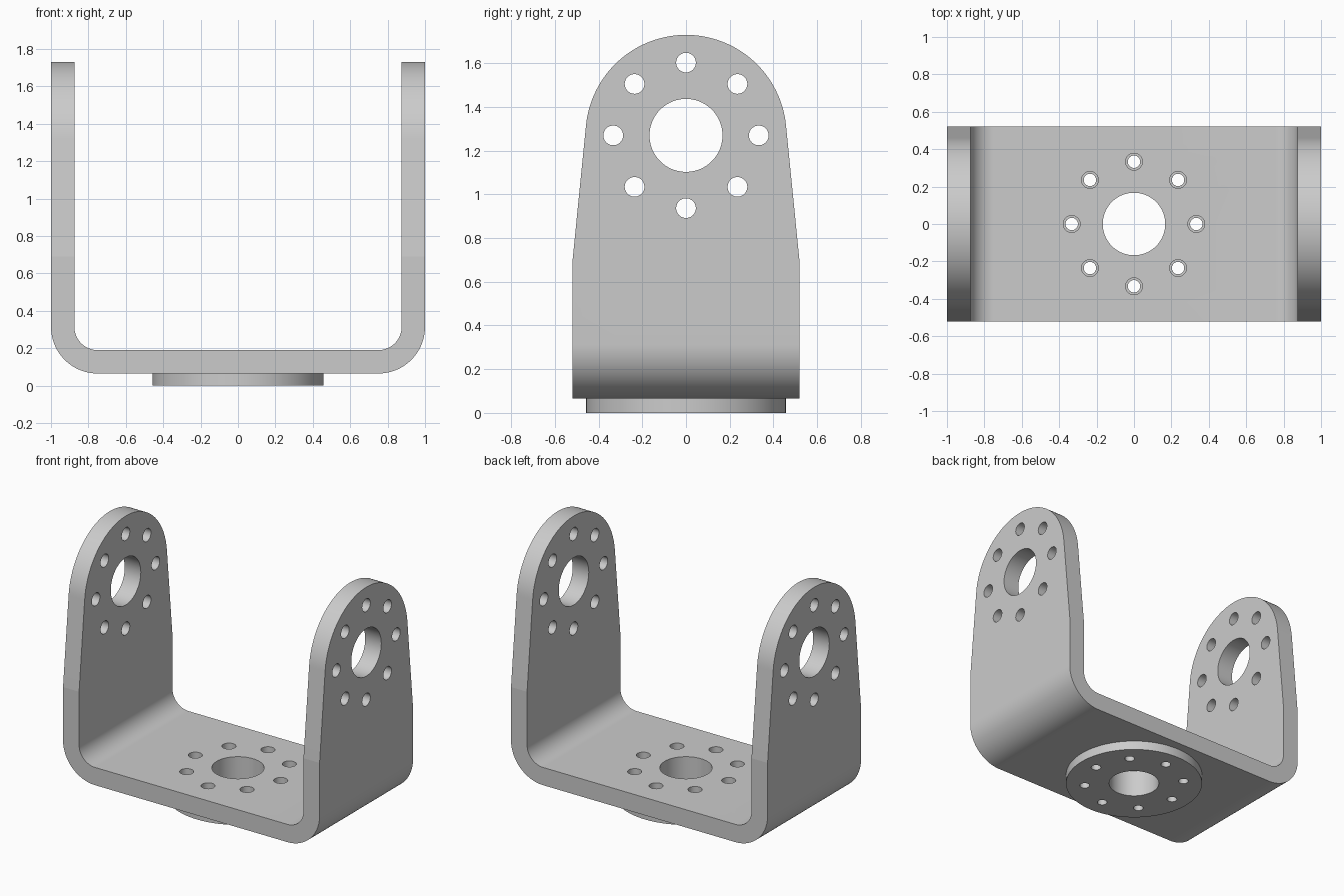
import bpy, bmesh
from math import sin, cos, pi, radians, atan2, acos, hypot
from mathutils import Matrix, Vector

cube = bpy.data.objects.get("Cube")
if cube:
    bpy.data.objects.remove(cube, do_unlink=True)

steel = bpy.data.materials.new("plain grey metal")
steel.use_nodes = True
grey = (0.6, 0.6, 0.6, 1)
steel.diffuse_color = grey
steel.node_tree.nodes["Principled BSDF"].inputs["Base Color"].default_value = grey

HALF_W, HALF_D = 1.0, 0.52          # bracket half width and depth
BASE_Z, THICK, BEND = 0.065, 0.125, 0.25
TOP_R, AXIS_Z = 0.46, 1.27          # rounded arm end
SHOULDER_Z = 0.69


def make_object(name, bm):
    bmesh.ops.recalc_face_normals(bm, faces=bm.faces)
    mesh = bpy.data.meshes.new(name)
    bm.to_mesh(mesh)
    bm.free()
    obj = bpy.data.objects.new(name, mesh)
    bpy.context.collection.objects.link(obj)
    return obj


def arc(cx, cz, r, start, end, steps):
    return [(cx + r * cos(start + (end - start) * i / steps),
             cz + r * sin(start + (end - start) * i / steps)) for i in range(steps + 1)]


def prism(name, outline, place, sweep):
    """Extrude a 2D outline, placed in 3D by a function, along a vector."""
    bm = bmesh.new()
    face = bm.faces.new([bm.verts.new(place(a, b)) for a, b in outline])
    new = bmesh.ops.extrude_face_region(bm, geom=[face])["geom"]
    verts = [v for v in new if isinstance(v, bmesh.types.BMVert)]
    bmesh.ops.translate(bm, verts=verts, vec=sweep)
    return make_object(name, bm)


def add_cylinder(bm, radius, length, matrix):
    bmesh.ops.create_cone(bm, cap_ends=True, segments=96, radius1=radius,
                          radius2=radius, depth=length, matrix=matrix)


def hole_pattern(name, small_r, length, frame):
    """Large centre hole surrounded by a ring of eight small ones."""
    bm = bmesh.new()
    add_cylinder(bm, 0.167, length, frame)
    for i in range(8):
        a = i * pi / 4
        add_cylinder(bm, small_r, length,
                     frame @ Matrix.Translation((0.333 * cos(a), 0.333 * sin(a), 0)))
    return make_object(name, bm)


def apply_boolean(obj, cutter, operation):
    mod = obj.modifiers.new("cut", 'BOOLEAN')
    mod.object, mod.operation, mod.solver = cutter, operation, 'EXACT'
    graph = bpy.context.evaluated_depsgraph_get()
    mesh = bpy.data.meshes.new_from_object(obj.evaluated_get(graph))
    obj.modifiers.clear()
    obj.data = mesh
    bpy.data.objects.remove(cutter, do_unlink=True)


def finish(obj):
    obj.data.materials.clear()
    obj.data.materials.append(steel)
    bpy.ops.object.select_all(action='DESELECT')
    obj.select_set(True)
    bpy.context.view_layer.objects.active = obj
    bpy.ops.object.shade_smooth_by_angle(angle=radians(5))


# U-shaped strap, bent round at both lower corners
top = AXIS_Z + TOP_R + 0.1
bend_x, bend_z = HALF_W - BEND, BASE_Z + BEND
outer = [(HALF_W, top)] + arc(bend_x, bend_z, BEND, 0, -pi / 2, 24)
inner = [(HALF_W - THICK, top)] + arc(bend_x, bend_z, BEND - THICK, 0, -pi / 2, 24)
mirror = lambda pts: [(-x, z) for x, z in pts]
u_outline = outer + mirror(outer)[::-1] + mirror(inner) + inner[::-1]
bracket = prism("u_bracket", u_outline,
                lambda x, z: Vector((x, -HALF_D, z)), Vector((0, 2 * HALF_D, 0)))

# Arm silhouette: straight foot, tangent taper, round top
drop = SHOULDER_Z - AXIS_Z
tangent = atan2(drop, HALF_D) + acos(TOP_R / hypot(HALF_D, drop))
side = [(-HALF_D, SHOULDER_Z), (-HALF_D, -0.2), (HALF_D, -0.2), (HALF_D, SHOULDER_Z)]
side += arc(0, AXIS_Z, TOP_R, tangent, pi - tangent, 64)
silhouette = prism("arm_silhouette", side,
                   lambda y, z: Vector((-1.5, y, z)), Vector((3, 0, 0)))
apply_boolean(bracket, silhouette, 'INTERSECT')

# Bolt holes through both arms and the floor
arm_frame = Matrix.Translation((0, 0, AXIS_Z)) @ Matrix.Rotation(pi / 2, 4, 'Y')
apply_boolean(bracket, hole_pattern("arm_holes", 0.045, 3, arm_frame), 'DIFFERENCE')
apply_boolean(bracket, hole_pattern("floor_holes", 0.045, 0.5, Matrix.Translation((0, 0, 0.1))),
              'DIFFERENCE')
finish(bracket)

# Round mounting flange underneath, with narrower bolt holes
bm = bmesh.new()
add_cylinder(bm, 0.457, BASE_Z, Matrix.Translation((0, 0, BASE_Z / 2)))
flange = make_object("mounting_flange", bm)
apply_boolean(flange, hole_pattern("flange_holes", 0.033, 0.5, Matrix.Identity(4)), 'DIFFERENCE')
finish(flange)
